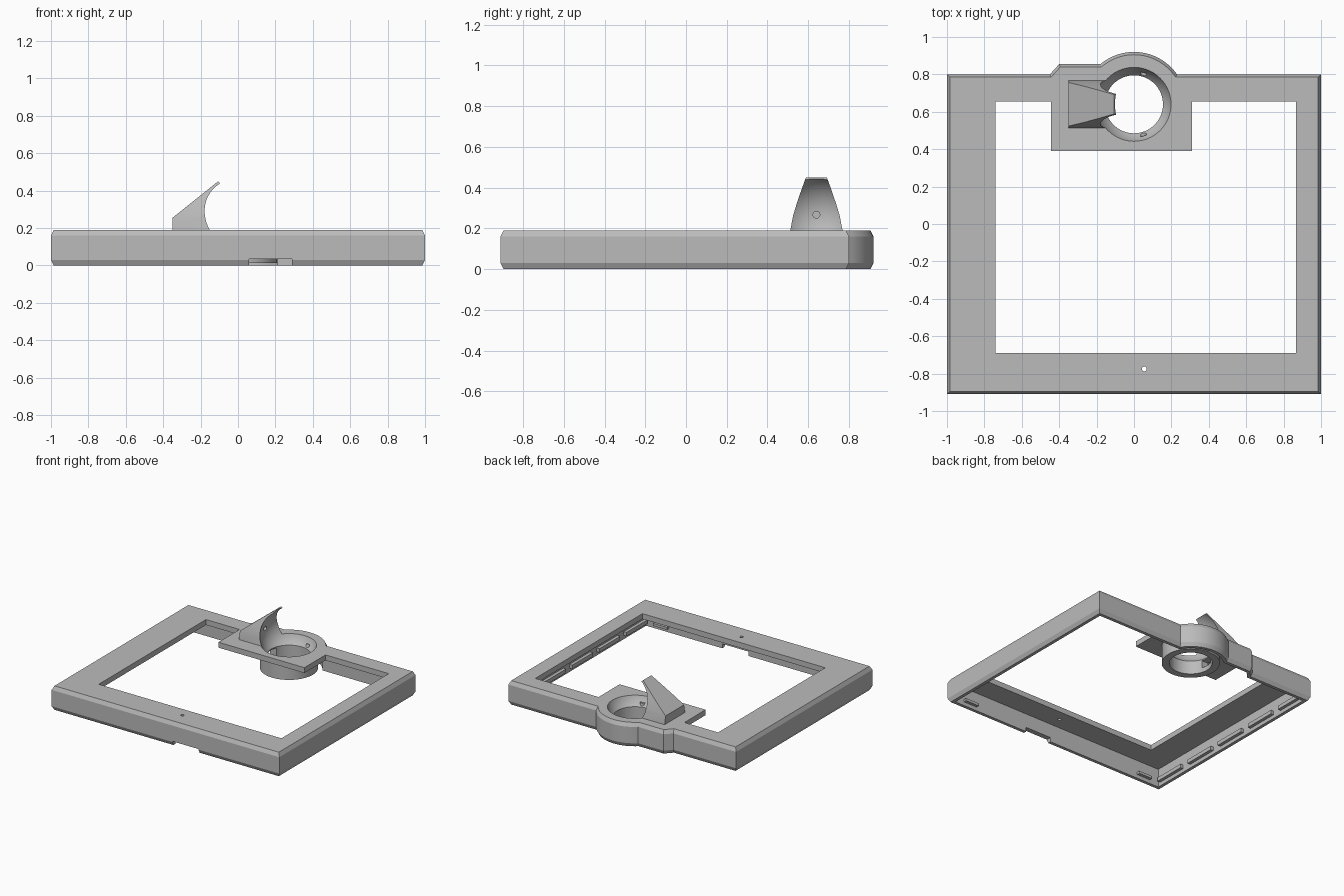
import bpy, bmesh, math
from mathutils import Vector, Matrix

old = bpy.data.objects.get("Cube")
if old:
    bpy.data.objects.remove(old, do_unlink=True)

grey = bpy.data.materials.new("plain grey")
grey.use_nodes = True
GREY = (0.5, 0.5, 0.5, 1)
grey.diffuse_color = GREY
grey.node_tree.nodes["Principled BSDF"].inputs["Base Color"].default_value = GREY

CX, CY = 0.0, 0.64           # socket axis
TOP, UNDER = 0.19, 0.147     # top face and underside of the face plate


def finish(bm, name):
    bmesh.ops.recalc_face_normals(bm, faces=bm.faces)
    me = bpy.data.meshes.new(name)
    bm.to_mesh(me)
    bm.free()
    me.materials.append(grey)
    ob = bpy.data.objects.new(name, me)
    bpy.context.collection.objects.link(ob)
    return ob


def loft(name, rings):
    """Closed solid through equal-length rings of points."""
    bm = bmesh.new()
    loops = [[bm.verts.new(p) for p in ring] for ring in rings]
    n = len(loops[0])
    for a, b in zip(loops, loops[1:]):
        for i in range(n):
            j = (i + 1) % n
            bm.faces.new((a[i], a[j], b[j], b[i]))
    bm.faces.new(loops[0][::-1])
    bm.faces.new(loops[-1])
    return finish(bm, name)


def prism(name, pts, z0, z1):
    return loft(name, [[(x, y, z) for x, y in pts] for z in (z0, z1)])


def box(name, x0, x1, y0, y1, z0, z1):
    return prism(name, [(x0, y0), (x1, y0), (x1, y1), (x0, y1)], z0, z1)


def rod(name, r, start, end, sides=64):
    a, b = Vector(start), Vector(end)
    bm = bmesh.new()
    turn = (b - a).to_track_quat('Z', 'Y').to_matrix().to_4x4()
    bmesh.ops.create_cone(bm, cap_ends=True, segments=sides, radius1=r, radius2=r,
                          depth=(b - a).length,
                          matrix=Matrix.Translation((a + b) / 2) @ turn)
    return finish(bm, name)


def ball(name, r, centre):
    bm = bmesh.new()
    bmesh.ops.create_uvsphere(bm, u_segments=64, v_segments=40, radius=r,
                              matrix=Matrix.Translation(centre))
    return finish(bm, name)


def inset(pts, d):
    """Mitred inward offset of a counter-clockwise outline."""
    out = []
    for i, p in enumerate(pts):
        p = Vector(p)
        e1 = (p - Vector(pts[i - 1])).normalized()
        e2 = (Vector(pts[(i + 1) % len(pts)]) - p).normalized()
        n1, n2 = Vector((-e1.y, e1.x)), Vector((-e2.y, e2.x))
        q = p + (n1 + n2) * d / (1 + n1.dot(n2))
        out.append((q.x, q.y))
    return out


def combine(ob, tool, op='DIFFERENCE'):
    mod = ob.modifiers.new(op.lower(), 'BOOLEAN')
    mod.operation, mod.object, mod.solver = op, tool, 'EXACT'
    bpy.context.view_layer.objects.active = ob
    bpy.ops.object.modifier_apply(modifier=mod.name)
    bpy.data.objects.remove(tool, do_unlink=True)


def ball_cut(ob):
    combine(ob, ball("ball_cutter", 0.21, (CX, CY, 0.26)))


# Outer outline with the stepped bump and round bulge at the back
outline = [(-1, -0.91), (1, -0.91), (1, 0.8)]
for k in range(25):
    a = math.radians(34.8 + (129.8 - 34.8) * k / 24)
    outline.append((CX + 0.28 * math.cos(a), CY + 0.28 * math.sin(a)))
outline += [(-0.4, 0.855), (-0.45, 0.8), (-1, 0.8)]

# Chamfered hollow frame
levels = [(0, 0.015), (0.03, 0), (0.16, 0), (TOP, 0.015)]
frame = loft("frame", [[(x, y, z) for x, y in inset(outline, d)] for z, d in levels])
combine(frame, prism("cavity", inset(outline, 0.04), -0.1, UNDER))

# Window, leaving the platform that carries the socket
window = [(-0.74, -0.69), (0.865, -0.69), (0.865, 0.655), (0.31, 0.655),
          (0.31, 0.39), (-0.445, 0.39), (-0.445, 0.655), (-0.74, 0.655)]
combine(frame, prism("window_cutter", window, 0.1, 0.3))

# Cable notch, pin hole and socket opening
combine(frame, box("notch_cutter", 0.06, 0.29, -1, -0.8, -0.1, 0.035))
combine(frame, rod("pin_cutter", 0.013, (0.055, -0.775, 0.1), (0.055, -0.775, 0.3), 16))
combine(frame, rod("bore_cutter", 0.155, (CX, CY, -0.1), (CX, CY, 0.3)))
ball_cut(frame)

# Socket ring hanging under the platform
ring = rod("socket_ring", 0.21, (CX, CY, 0.012), (CX, CY, 0.175))
combine(ring, rod("bore_cutter", 0.155, (CX, CY, -0.1), (CX, CY, 0.3)))
ball_cut(ring)
for side in (-1, 1):
    a = side * math.radians(73)
    d = Vector((math.cos(a), math.sin(a), 0))
    c = Vector((CX, CY, 0.143))
    combine(ring, rod("dimple_cutter", 0.018, c + d * 0.12, c + d * 0.195, 16))
combine(ring, box("slot_cutter", -0.25, -0.1, 0.59, 0.69, 0.05, 0.11))

# Hook: side profile crossed with a tapering front profile, hollowed by the ball
side_shape = [(-0.35, 0.16), (-0.06, 0.16), (-0.06, 0.3), (-0.095, 0.437),
              (-0.107, 0.449), (-0.35, 0.255)]
hook = loft("ball_hook", [[(x, y, z) for x, z in side_shape] for y in (0.4, 0.9)])
half = [(0.13, 0.1), (0.128, 0.19), (0.115, 0.26), (0.097, 0.32),
        (0.075, 0.385), (0.048, 0.46)]
front_shape = [(CY + w, z) for w, z in half] + [(CY - w, z) for w, z in half[::-1]]
combine(hook, loft("taper", [[(x, y, z) for y, z in front_shape] for x in (-0.5, 0.1)]),
        'INTERSECT')
ball_cut(hook)
combine(hook, rod("hook_hole_cutter", 0.017, (-0.26, CY, 0.267), (-0.1, CY, 0.267), 16))

# Retaining clips inside the walls
for side, word in ((-1, "right"), (1, "left")):
    for k in range(5):
        y = -0.72 + k * 0.34
        x0, x1 = sorted((side * 0.935, side * 0.965))
        box(f"{word}_clip_{k + 1}", x0, x1, y - 0.13, y + 0.13, 0.03, 0.06)
    box(f"front_tab_{word}", side * 0.82 - 0.06, side * 0.82 + 0.06,
        -0.875, -0.845, 0.03, 0.05)

# Smooth the round surfaces, keep the edges crisp
for ob in (frame, ring, hook):
    bpy.ops.object.select_all(action='DESELECT')
    ob.select_set(True)
    bpy.context.view_layer.objects.active = ob
    bpy.ops.object.shade_smooth_by_angle(angle=math.radians(25))
